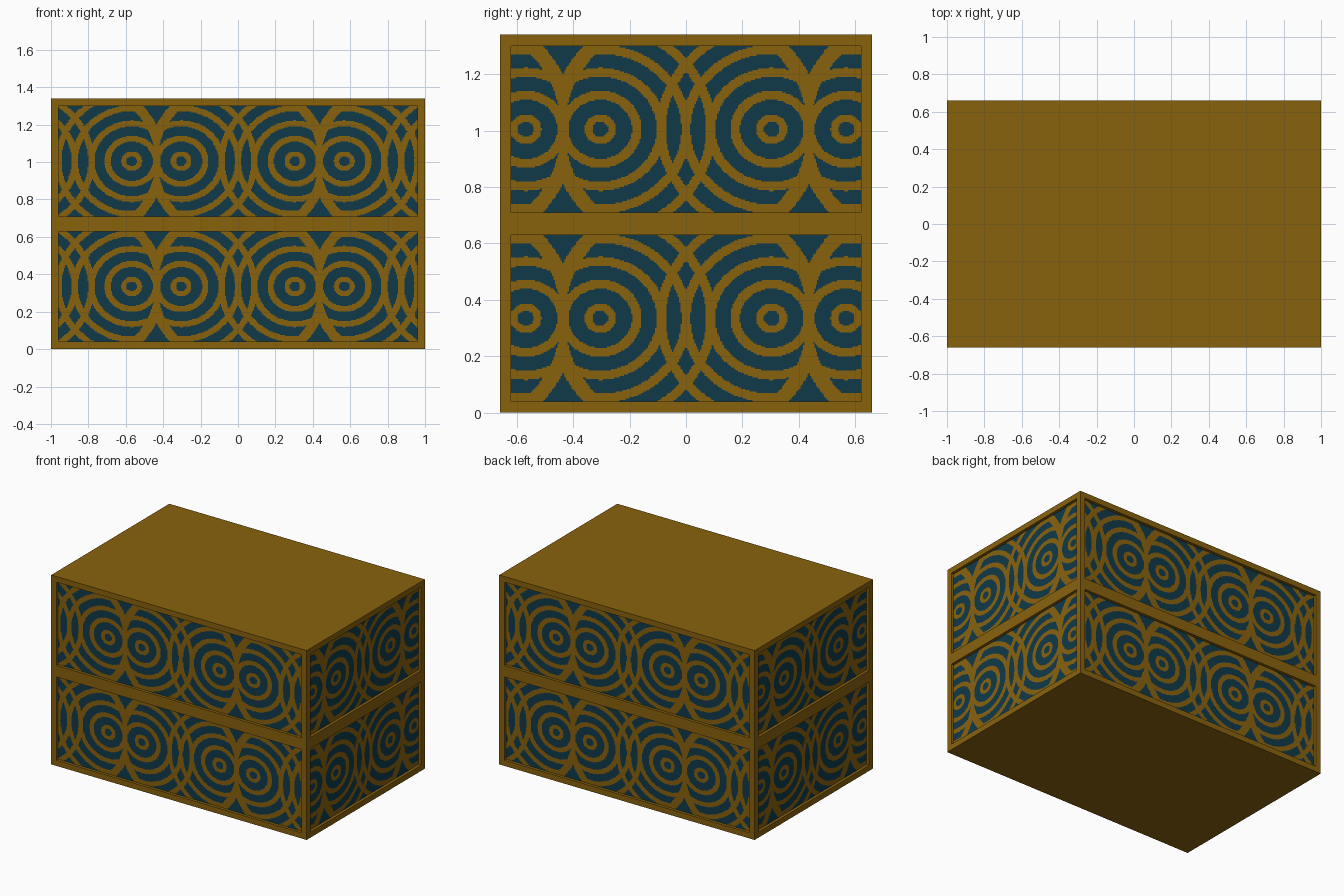
import bpy
import math

if "Cube" in bpy.data.objects:
    bpy.data.objects.remove(bpy.data.objects["Cube"])

W, D, H = 1.0, 0.66, 1.34      # half width, half depth, height
EDGE, RECESS = 0.04, 0.02      # frame thickness, panel recess
CELL = 0.005                   # pattern resolution


def material(name, rgb):
    m = bpy.data.materials.new(name)
    m.diffuse_color = (*rgb, 1)
    m.use_nodes = True
    m.node_tree.nodes["Principled BSDF"].inputs["Base Color"].default_value = m.diffuse_color
    return m


GOLD = material("dark gold", (0.25, 0.122, 0.004))
TEAL = material("deep teal", (0.005, 0.042, 0.067))


def box(name, lo, hi):
    bpy.ops.mesh.primitive_cube_add(size=1, location=[(a + b) / 2 for a, b in zip(lo, hi)])
    o = bpy.context.object
    o.name = name
    o.scale = [b - a for a, b in zip(lo, hi)]
    o.data.materials.append(GOLD)


# Frame: slabs, middle rail, corner posts and inner body
box("bottom_slab", (-W, -D, 0), (W, D, EDGE))
box("middle_rail", (-W, -D, 0.63), (W, D, 0.71))
box("top_slab", (-W, -D, H - EDGE), (W, D, H))
for z0, z1, level in ((EDGE, 0.63, "lower"), (0.71, H - EDGE, "upper")):
    for sx in (-1, 1):
        for sy in (-1, 1):
            xs = sorted((sx * W, sx * (W - EDGE)))
            ys = sorted((sy * D, sy * (D - EDGE)))
            box(level + "_corner_post", (xs[0], ys[0], z0), (xs[1], ys[1], z1))
b = RECESS + 0.006
box("inner_body", (-W + b, -D + b, EDGE / 2), (W - b, D - b, H - EDGE / 2))

PERIOD, FOCUS, STEP, SQUASH = 0.872, 0.304, 0.0875, 0.93


def is_gold(u, v):
    """Repeating medallions, each holding two overlapping sets of rings."""
    u -= PERIOD * round(u / PERIOD)
    v /= SQUASH
    r = math.hypot(u, v)
    if r > 0.43:
        return r < 0.483
    for c in (-FOCUS, FOCUS):
        d = math.hypot(u - c, v)
        n = round((d - 0.042) / STEP)
        if n <= 4 and abs(d - 0.042 - n * STEP) < (0.014 if n == 0 else 0.017):
            return True
    return False


def panel(name, half, place, z0, z1):
    """Flat panel cut into row strips, coloured by the ring pattern."""
    nu, nv = round(2 * half / CELL), round((z1 - z0) / CELL)
    zc = (z0 + z1) / 2
    verts, faces, mats = [], [], []
    for j in range(nv):
        za, zb = z0 + j * CELL, z0 + (j + 1) * CELL
        row = [is_gold(-half + (i + 0.5) * CELL, (za + zb) / 2 - zc) for i in range(nu)]
        start = 0
        for i in range(1, nu + 1):
            if i == nu or row[i] != row[start]:
                ua, ub = -half + start * CELL, -half + i * CELL
                k = len(verts)
                for u, z in ((ua, za), (ub, za), (ub, zb), (ua, zb)):
                    verts.append((*place(u), z))
                faces.append((k, k + 1, k + 2, k + 3))
                mats.append(0 if row[start] else 1)
                start = i
    me = bpy.data.meshes.new(name)
    me.from_pydata(verts, [], faces)
    me.materials.append(GOLD)
    me.materials.append(TEAL)
    me.polygons.foreach_set("material_index", mats)
    me.update()
    bpy.context.collection.objects.link(bpy.data.objects.new(name, me))


# Patterned panels on all four sides, two levels
px, py = W - RECESS, D - RECESS
sides = (("front", W - EDGE, lambda u: (u, -py)),
         ("back", W - EDGE, lambda u: (-u, py)),
         ("right", D - EDGE, lambda u: (px, u)),
         ("left", D - EDGE, lambda u: (-px, -u)))
for side, half, place in sides:
    panel(side + "_lower_panel", half, place, EDGE, 0.63)
    panel(side + "_upper_panel", half, place, 0.71, H - EDGE)
